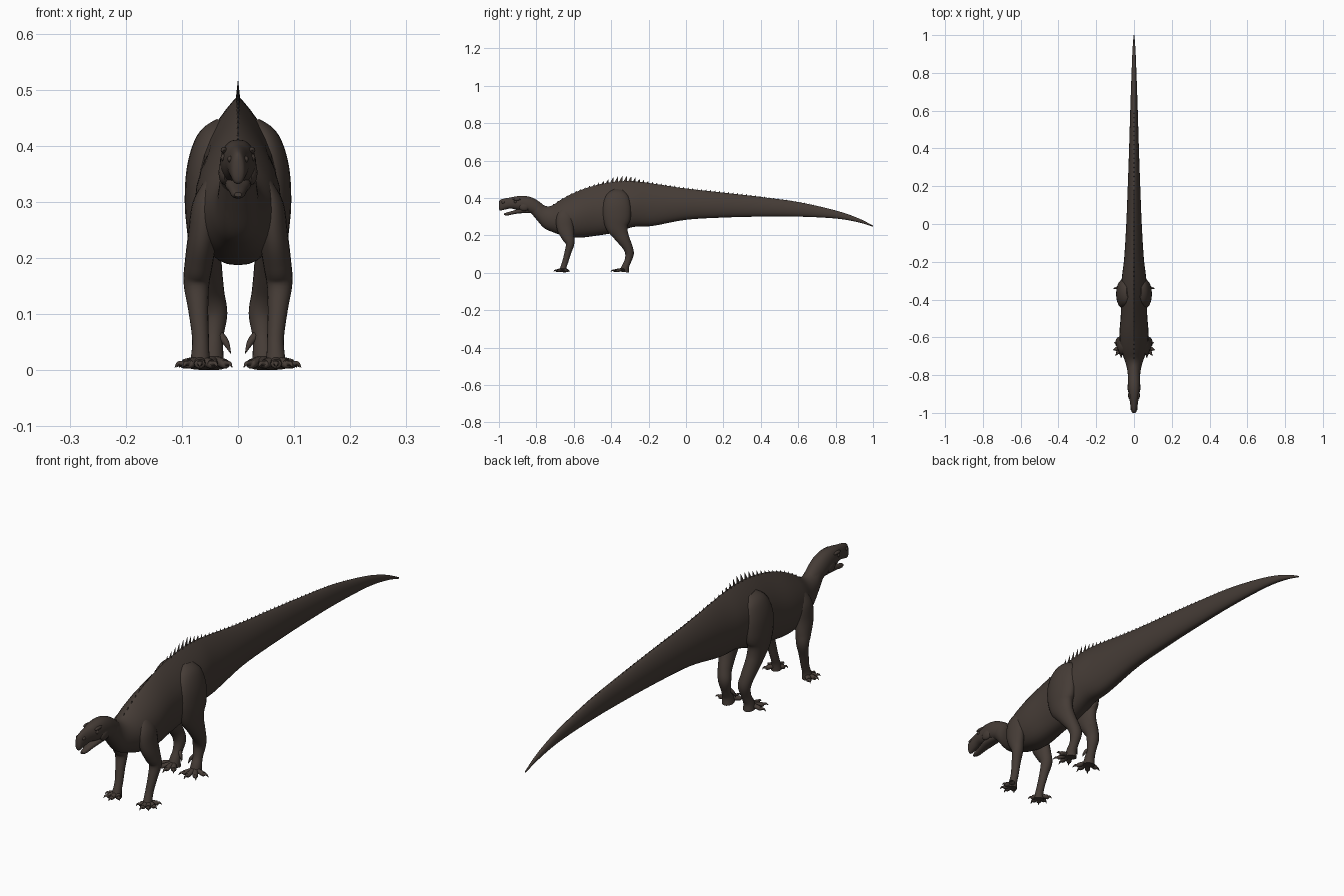
import bpy, bmesh, math
from mathutils import Vector

cube = bpy.data.objects.get("Cube")
if cube:
    bpy.data.objects.remove(cube)

skin = bpy.data.materials.new("dark_brown_skin")
skin.use_nodes = True
skin.diffuse_color = (0.06, 0.045, 0.037, 1)
skin.node_tree.nodes["Principled BSDF"].inputs["Base Color"].default_value = skin.diffuse_color
skin.node_tree.nodes["Principled BSDF"].inputs["Roughness"].default_value = 0.8
parts = []


def smooth_rows(rows, steps):
    """Fill in a list of number tuples with a smooth spline."""
    out = []
    for i in range(len(rows) - 1):
        a, b, c, d = (rows[max(0, min(len(rows) - 1, i + k))] for k in (-1, 0, 1, 2))
        for s in range(steps):
            t = s / steps
            out.append([q + 0.5 * t * (r - p + t * (2*p - 5*q + 4*r - w + t * (3*(q - r) + w - p)))
                        for p, q, r, w in zip(a, b, c, d)])
    return out + [list(rows[-1])]


def finish(name, bm, mirror=False):
    bmesh.ops.recalc_face_normals(bm, faces=bm.faces)
    mesh = bpy.data.meshes.new(name)
    bm.to_mesh(mesh)
    bm.free()
    mesh.materials.append(skin)
    ob = bpy.data.objects.new(name, mesh)
    bpy.context.collection.objects.link(ob)
    if mirror:
        ob.modifiers.new("mirror", 'MIRROR').use_mirror_merge = False
    parts.append(ob)


def skin_rings(bm, rings):
    """Join rings of points into a closed surface."""
    loops = [[bm.verts.new(p) for p in ring] for ring in rings]
    n = len(loops[0])
    for a, b in zip(loops, loops[1:]):
        for i in range(n):
            bm.faces.new((a[i], a[(i + 1) % n], b[(i + 1) % n], b[i]))
    bm.faces.new(loops[0])
    bm.faces.new(loops[-1])


def hull(name, rows, sides=32, steps=5):
    """Lengthwise form; rows are y, top, bottom, half width, ridge sharpness."""
    dense = smooth_rows(rows, steps)
    rings = []
    for y, top, low, half, ridge in dense:
        mid = low + (top - low) * 0.45
        ring = []
        for i in range(sides):
            a = 2 * math.pi * i / sides
            c, s = math.cos(a), math.sin(a)
            power = ridge if s > 0 else 0.85
            x = math.copysign(half * abs(c) ** power, c)
            ring.append((x, y, mid + s * ((top - mid) if s > 0 else (mid - low))))
        rings.append(ring)
    bm = bmesh.new()
    skin_rings(bm, rings)
    finish(name, bm)
    return dense


def tube(bm, rows, ref, sides=16, steps=4):
    """Limb along a path; rows are x, y, z, side radius, depth radius."""
    dense = smooth_rows(rows, steps)
    pts = [Vector(r[:3]) for r in dense]
    rings = []
    for i, r in enumerate(dense):
        tangent = (pts[min(i + 1, len(pts) - 1)] - pts[max(i - 1, 0)]).normalized()
        side = tangent.cross(ref).normalized()
        depth = side.cross(tangent)
        rings.append([pts[i] + side * r[3] * math.cos(a) + depth * r[4] * math.sin(a)
                      for a in (2 * math.pi * k / sides for k in range(sides))])
    skin_rings(bm, rings)


# Torso, neck and tail in one form
body = hull("body", [
    (-0.85, 0.39, 0.345, 0.022, 1), (-0.80, 0.388, 0.285, 0.032, 1),
    (-0.76, 0.360, 0.24, 0.038, 1.1), (-0.72, 0.358, 0.22, 0.05, 1.3),
    (-0.66, 0.395, 0.20, 0.07, 1.6), (-0.58, 0.435, 0.187, 0.077, 1.8),
    (-0.48, 0.468, 0.198, 0.07, 2), (-0.38, 0.486, 0.215, 0.07, 2),
    (-0.28, 0.489, 0.245, 0.064, 2), (-0.18, 0.477, 0.25, 0.052, 1.8),
    (0.0, 0.45, 0.283, 0.041, 1.6), (0.2, 0.428, 0.295, 0.033, 1.4),
    (0.4, 0.405, 0.30, 0.026, 1.3), (0.6, 0.378, 0.30, 0.02, 1.2),
    (0.8, 0.333, 0.29, 0.013, 1), (0.92, 0.292, 0.27, 0.008, 1),
    (1.0, 0.252, 0.246, 0.002, 1)])

# Skull with a blunt beak, and the open lower jaw
hull("skull", [
    (-1.0, 0.376, 0.345, 0.006, 1), (-0.995, 0.388, 0.332, 0.012, 1),
    (-0.975, 0.396, 0.336, 0.017, 1), (-0.94, 0.402, 0.343, 0.022, 0.9),
    (-0.91, 0.408, 0.338, 0.028, 0.8), (-0.87, 0.411, 0.33, 0.032, 0.8),
    (-0.83, 0.404, 0.318, 0.033, 0.9), (-0.79, 0.384, 0.295, 0.031, 1),
    (-0.75, 0.352, 0.27, 0.028, 1)], 24, 4)
hull("lower_jaw", [
    (-0.973, 0.317, 0.309, 0.006, 0.7), (-0.955, 0.323, 0.306, 0.012, 0.7),
    (-0.92, 0.333, 0.313, 0.017, 0.7), (-0.88, 0.345, 0.318, 0.023, 0.7),
    (-0.83, 0.345, 0.318, 0.02, 0.8)], 20, 4)


def bump(name, loc, size):
    bm = bmesh.new()
    bmesh.ops.create_uvsphere(bm, u_segments=14, v_segments=8, radius=1)
    for v in bm.verts:
        v.co = Vector(loc) + Vector(c * s for c, s in zip(v.co, size))
    finish(name, bm, True)


bump("eyes", (0.025, -0.912, 0.379), (0.006, 0.008, 0.007))
bump("brows", (0.025, -0.905, 0.392), (0.006, 0.022, 0.006))
bump("cheeks", (0.024, -0.865, 0.352), (0.011, 0.028, 0.022))
bump("nostrils", (0.014, -0.978, 0.376), (0.005, 0.009, 0.006))


def limb(name, rows):
    bm = bmesh.new()
    tube(bm, rows, Vector((0, 1, 0)), 20, 5)
    finish(name, bm, True)


limb("hind_legs", [
    (0.03, -0.36, 0.44, 0.012, 0.03), (0.046, -0.365, 0.41, 0.028, 0.06),
    (0.056, -0.37, 0.36, 0.035, 0.075), (0.06, -0.37, 0.30, 0.035, 0.075),
    (0.06, -0.368, 0.25, 0.031, 0.062), (0.058, -0.352, 0.21, 0.028, 0.044),
    (0.055, -0.333, 0.175, 0.027, 0.034), (0.049, -0.311, 0.135, 0.025, 0.026),
    (0.043, -0.302, 0.10, 0.024, 0.023), (0.044, -0.312, 0.06, 0.018, 0.018),
    (0.046, -0.325, 0.03, 0.02, 0.02), (0.046, -0.33, 0.004, 0.022, 0.026)])
limb("front_legs", [
    (0.044, -0.64, 0.34, 0.012, 0.025), (0.056, -0.648, 0.295, 0.025, 0.045),
    (0.063, -0.645, 0.24, 0.026, 0.045), (0.07, -0.63, 0.19, 0.025, 0.034),
    (0.074, -0.62, 0.155, 0.023, 0.023), (0.071, -0.631, 0.11, 0.018, 0.018),
    (0.067, -0.645, 0.06, 0.015, 0.016), (0.067, -0.655, 0.03, 0.016, 0.016),
    (0.068, -0.66, 0.004, 0.02, 0.02)])


def toes(name, x, y, spread):
    """Clawed toes fanned around a foot; spread holds angle and length."""
    bm = bmesh.new()
    for degrees, length in spread:
        a = math.radians(degrees)
        path = [(x + math.sin(a) * length * t, y - math.cos(a) * length * t, z, r, r * 0.85)
                for t, z, r in ((0, 0.018, 0.011), (0.4, 0.014, 0.010), (0.65, 0.011, 0.010),
                                (0.72, 0.012, 0.006), (0.87, 0.012, 0.004), (1, 0.005, 0.0006))]
        tube(bm, path, Vector((0, 0, 1)), 10, 3)
    finish(name, bm, True)


toes("hind_toes", 0.046, -0.335, ((-35, 0.062), (0, 0.068), (38, 0.068), (85, 0.064)))
toes("front_toes", 0.068, -0.655, ((-45, 0.045), (0, 0.054), (35, 0.052), (75, 0.046), (130, 0.048)))

# Small claws on the inside of the hind ankles
bm = bmesh.new()
tube(bm, [(0.034, -0.315, 0.065, 0.007, 0.007), (0.022, -0.325, 0.05, 0.006, 0.006),
          (0.013, -0.33, 0.03, 0.0006, 0.0006)], Vector((0, 1, 0)), 8)
finish("ankle_claws", bm, True)


def back_height(y):
    for a, b in zip(body, body[1:]):
        if a[0] <= y <= b[0]:
            return a[1] + (b[1] - a[1]) * (y - a[0]) / (b[0] - a[0])
    return body[-1][1]


# Row of spines on the back, tallest over the hips
bm = bmesh.new()
y = -0.71
while y < 0.75:
    tall = 0.007 + 0.024 * math.exp(-((y + 0.35) / 0.1) ** 2)
    if y > 0.3:
        tall *= 1 - (y - 0.3) / 0.6
    z, r = back_height(y), 0.006 + tall * 0.16
    base = [bm.verts.new(p) for p in ((0.004, y, z - 0.006), (0, y + r, z - 0.006),
                                      (-0.004, y, z - 0.006), (0, y - r, z - 0.006))]
    tip = bm.verts.new((0, y + tall * 0.35, z + tall))
    bm.faces.new(base)
    for i in range(4):
        bm.faces.new((base[i], base[(i + 1) % 4], tip))
    y += 0.024
finish("back_spines", bm)

# Smooth shading with crisp ridges
bpy.ops.object.select_all(action='DESELECT')
for ob in parts:
    ob.select_set(True)
bpy.context.view_layer.objects.active = parts[0]
bpy.ops.object.shade_smooth_by_angle(angle=math.radians(45))
